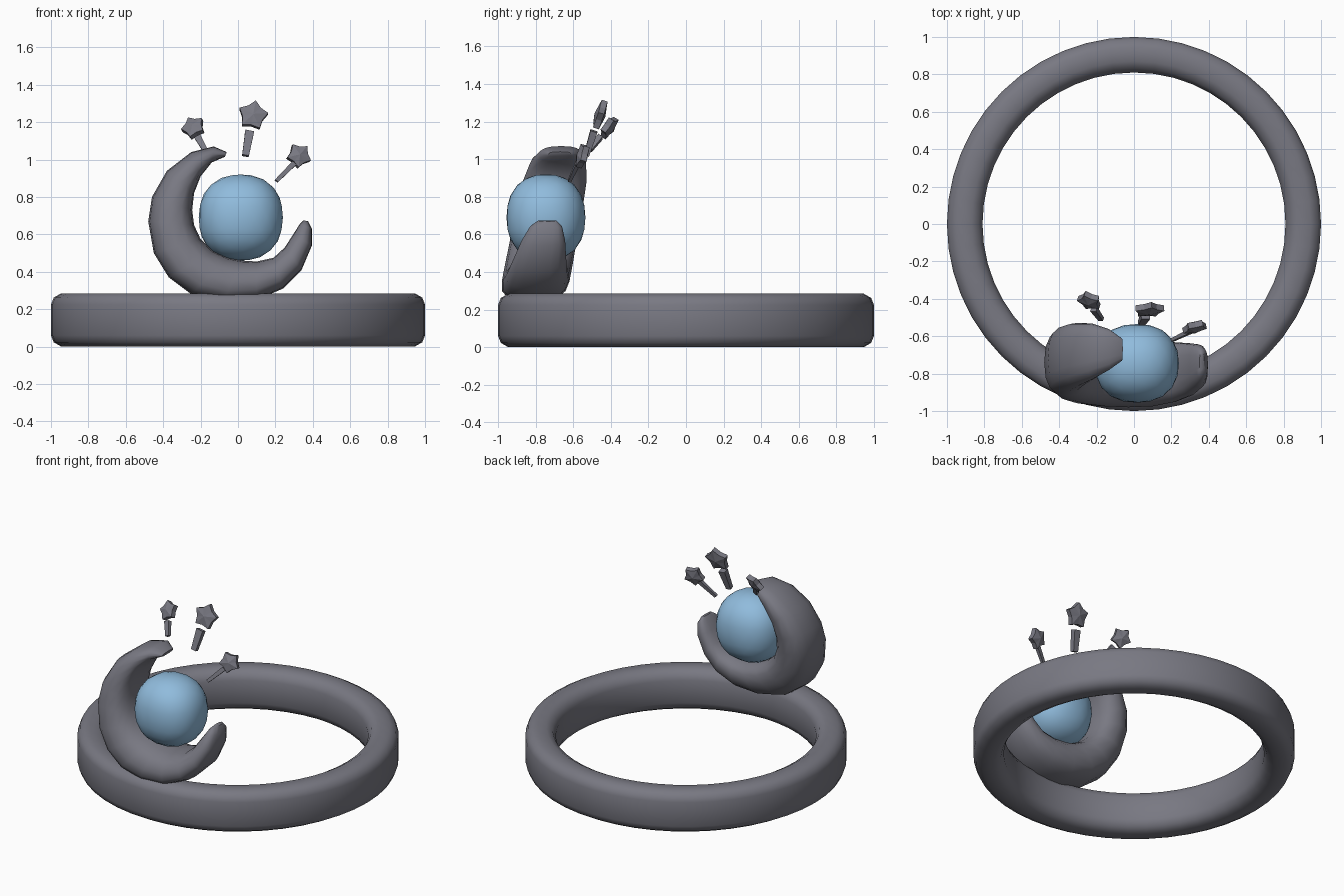
import bpy, bmesh, math
from mathutils import Vector

if "Cube" in bpy.data.objects:
    bpy.data.objects.remove(bpy.data.objects["Cube"])


def material(name, rgb):
    m = bpy.data.materials.new(name)
    m.diffuse_color = (*rgb, 1)
    m.use_nodes = True
    m.node_tree.nodes["Principled BSDF"].inputs["Base Color"].default_value = m.diffuse_color
    return m


METAL = material("grey metal", (0.19, 0.19, 0.225))
BLUE = material("pale blue stone", (0.28, 0.50, 0.72))


def finish(bm, name, mat, angle=None):
    bmesh.ops.recalc_face_normals(bm, faces=bm.faces)
    me = bpy.data.meshes.new(name)
    bm.to_mesh(me)
    bm.free()
    me.materials.append(mat)
    ob = bpy.data.objects.new(name, me)
    bpy.context.collection.objects.link(ob)
    if angle:
        bpy.ops.object.select_all(action='DESELECT')
        ob.select_set(True)
        bpy.context.view_layer.objects.active = ob
        bpy.ops.object.shade_smooth_by_angle(angle=math.radians(angle))
    return ob


def loft(bm, loops, closed):
    rings = [[bm.verts.new(p) for p in lp] for lp in loops]
    n = len(rings[0])
    for i in range(len(rings) - (0 if closed else 1)):
        a, b = rings[i], rings[(i + 1) % len(rings)]
        for j in range(n):
            k = (j + 1) % n
            bm.faces.new((a[j], a[k], b[k], b[j]))
    if not closed:
        bm.faces.new(rings[0])
        bm.faces.new(rings[-1])


# ring band: rounded rectangular profile swept around z
profile = [(1, .06), (1, .225), (.985, .262), (.945, .285), (.87, .285), (.83, .262),
           (.81, .22), (.81, .065), (.83, .023), (.87, 0), (.945, 0), (.985, .023)]
bm = bmesh.new()
loft(bm, [[(r * math.cos(a), r * math.sin(a), z) for r, z in profile]
          for a in (math.tau * i / 48 for i in range(48))], True)
finish(bm, "ring_band", METAL, 50)


# crescent: (outer x, z, inner x, z, half depth), leaning back with height
def lean(z):
    return -0.80 + 0.19 * (z - 0.35)


stations = [(-.06, 1.04, -.07, 1.015, .06), (-.13, 1.07, -.14, .985, .11), (-.25, 1.04, -.20, .91, .15),
            (-.38, .94, -.235, .82, .17), (-.46, .80, -.245, .73, .175), (-.48, .67, -.235, .65, .178),
            (-.45, .50, -.20, .575, .178), (-.37, .37, -.13, .51, .18), (-.25, .28, -.05, .475, .18),
            (-.08, .24, .02, .46, .18), (.10, .25, .10, .455, .175), (.24, .31, .19, .475, .16),
            (.34, .41, .25, .53, .14), (.395, .54, .295, .60, .115), (.395, .63, .33, .655, .085),
            (.375, .67, .35, .675, .05)]
loops = []
for ox, oz, ix, iz, d in stations:
    o, i = Vector((ox, 0, oz)), Vector((ix, 0, iz))
    mid, half = (o + i) / 2, (o - i) / 2
    lp = []
    for k in range(16):
        c, s = math.cos(math.tau * k / 16), math.sin(math.tau * k / 16)
        c = math.copysign(abs(c) ** 0.8, c)
        s = math.copysign(abs(s) ** 0.8, s)
        p = mid + half * c
        lp.append((p.x, lean(p.z) + d * s, p.z))
    loops.append(lp)
bm = bmesh.new()
loft(bm, loops, False)
finish(bm, "crescent", METAL, 50)

# round stone, slightly squared off
bm = bmesh.new()
bmesh.ops.create_icosphere(bm, subdivisions=3, radius=1)
for v in bm.verts:
    c = v.co.normalized()
    f = sum(abs(t) ** 2.3 for t in c) ** (-1 / 2.3)
    v.co = (0.015 + .225 * c.x * f, -0.745 + .21 * c.y * f, 0.69 + .23 * c.z * f)
finish(bm, "round_stone", BLUE, 50)

# stars on short stems: (star centre, radius, stem top, stem bottom, stem half width)
stars = [((-.238, -.41, 1.17), .066, (-.215, -.455, 1.12), (-.175, -.51, 1.05), .018),
         ((.08, -.458, 1.235), .082, (.062, -.49, 1.15), (.04, -.53, 1.02), .024),
         ((.325, -.552, 1.02), .068, (.30, -.575, .98), (.205, -.62, .885), .014)]
for n, (centre, r, top, bottom, w) in enumerate(stars, 1):
    c, t, b = Vector(centre), Vector(top), Vector(bottom)
    up = (c - b).normalized()
    side = up.cross(Vector((0, 1, 0))).normalized()
    if side.x < 0:
        side = -side
    nrm = side.cross(up)
    bm = bmesh.new()
    rims = []
    for h in (-.016, .016):
        rim = []
        for k in range(10):
            a = math.tau * k / 10
            rad = r if k % 2 == 0 else r * 0.7
            rim.append(bm.verts.new(c + (up * math.cos(a) + side * math.sin(a)) * rad + nrm * h))
        apex = bm.verts.new(c + nrm * h * 1.9)
        for k in range(10):
            bm.faces.new((rim[k], rim[(k + 1) % 10], apex))
        rims.append(rim)
    for k in range(10):
        j = (k + 1) % 10
        bm.faces.new((rims[0][k], rims[0][j], rims[1][j], rims[1][k]))
    finish(bm, f"star_{n}", METAL)

    bm = bmesh.new()
    loft(bm, [[p + side * sx * ww + nrm * sy * ww * 0.8
               for sx, sy in ((-1, -1), (1, -1), (1, 1), (-1, 1))]
              for p, ww in ((t, w), (b, w * 0.75))], False)
    finish(bm, f"star_stem_{n}", METAL)
